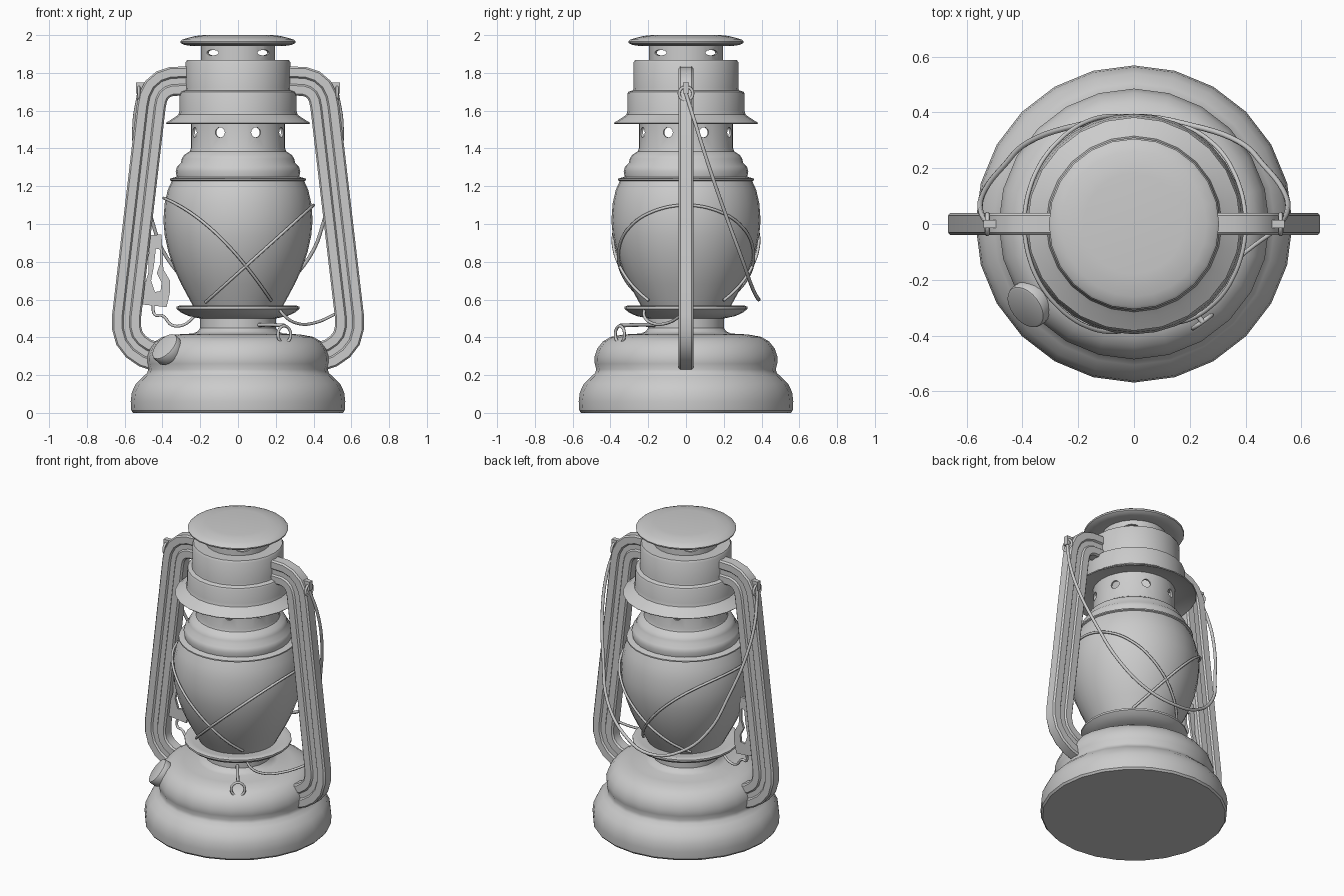
import bpy, bmesh
from math import radians, cos, sin, pi
from mathutils import Vector

if "Cube" in bpy.data.objects:
    bpy.data.objects.remove(bpy.data.objects["Cube"])


def finish(obj, angle=35):
    bpy.ops.object.select_all(action='DESELECT')
    obj.select_set(True)
    bpy.context.view_layer.objects.active = obj
    if obj.type == 'CURVE':
        bpy.ops.object.convert(target='MESH')
        obj = bpy.context.object
    bpy.ops.object.shade_smooth_by_angle(angle=radians(angle))
    return obj


def from_bmesh(name, bm):
    bmesh.ops.recalc_face_normals(bm, faces=bm.faces)
    mesh = bpy.data.meshes.new(name)
    bm.to_mesh(mesh)
    bm.free()
    obj = bpy.data.objects.new(name, mesh)
    bpy.context.collection.objects.link(obj)
    return obj


def lathe(name, profile, sides=24, smooth=True):
    bm = bmesh.new()
    vs = [bm.verts.new((r, 0, z)) for r, z in profile]
    es = [bm.edges.new(p) for p in zip(vs, vs[1:])]
    bmesh.ops.spin(bm, geom=vs + es, cent=(0, 0, 0), axis=(0, 0, 1),
                   angle=2 * pi, steps=sides, use_duplicate=False)
    bmesh.ops.remove_doubles(bm, verts=bm.verts, dist=1e-4)
    obj = from_bmesh(name, bm)
    return finish(obj) if smooth else obj


def wire(name, pts, radius=0.009, cyclic=False):
    cu = bpy.data.curves.new(name, 'CURVE')
    cu.dimensions = '3D'
    cu.bevel_depth, cu.bevel_resolution, cu.resolution_u = radius, 2, 5
    cu.use_fill_caps = True
    sp = cu.splines.new('BEZIER')
    sp.bezier_points.add(len(pts) - 1)
    sp.use_cyclic_u = cyclic
    for bp, p in zip(sp.bezier_points, pts):
        bp.co = p
        bp.handle_left_type = bp.handle_right_type = 'AUTO'
    obj = bpy.data.objects.new(name, cu)
    bpy.context.collection.objects.link(obj)
    return finish(obj, 60)


def cylinder(name, radius, depth, loc, axis, bevel=0.0, squash=1.0, sides=24):
    bm = bmesh.new()
    bmesh.ops.create_cone(bm, cap_ends=True, segments=sides, radius1=radius, radius2=radius, depth=depth)
    if bevel:
        rim = [e for e in bm.edges if abs(e.verts[0].co.z - e.verts[1].co.z) < 1e-5]
        bmesh.ops.bevel(bm, geom=rim, offset=bevel, segments=2, affect='EDGES', profile=0.5)
    obj = from_bmesh(name, bm)
    obj.rotation_mode = 'QUATERNION'
    obj.rotation_quaternion = Vector(axis).to_track_quat('Z', 'Y')
    obj.location = loc
    obj.scale = (1, squash, 1)
    return obj


def cut_holes(obj, z, radius, squash, angles):
    # punch opposite pairs of holes through a thin ring
    for a in angles:
        c = cylinder("cutter", radius, 1.2, (0, 0, z), (cos(radians(a)), sin(radians(a)), 0), 0, squash, 16)
        c.hide_render = True
        m = obj.modifiers.new("hole", 'BOOLEAN')
        m.operation, m.object, m.solver = 'DIFFERENCE', c, 'EXACT'
        bpy.context.view_layer.objects.active = obj
        bpy.ops.object.modifier_apply(modifier=m.name)
        bpy.data.objects.remove(c)
    finish(obj)


# fuel tank base
lathe("fuel_tank", [(0, 0), (.555, 0), (.565, .012), (.568, .06), (.562, .11), (.54, .155),
                    (.505, .19), (.482, .21), (.475, .23), (.483, .26), (.485, .295), (.47, .34),
                    (.44, .378), (.40, .402), (.33, .415), (.24, .42), (.215, .43), (.2, .45),
                    (.2, .5), (0, .5)])

# plate under the glass
lathe("burner_plate", [(0, .495), (.2, .5), (.26, .512), (.30, .53), (.325, .55), (.325, .562),
                       (.31, .568), (.28, .562), (0, .562)])

# glass globe
GLOBE = [(.235, .56), (.262, .61), (.30, .68), (.337, .76), (.368, .85), (.388, .94), (.395, 1.02),
         (.388, 1.11), (.372, 1.18), (.345, 1.24)]
lathe("glass_globe", GLOBE, 32)

# chimney collar with a ring of round holes
collar = lathe("chimney_collar", [(.345, 1.225), (.36, 1.232), (.36, 1.24), (.325, 1.25), (.33, 1.28),
                                  (.322, 1.305), (.302, 1.325), (.298, 1.345), (.285, 1.365), (.255, 1.385),
                                  (.25, 1.4), (.25, 1.56), (.237, 1.56), (.237, 1.39), (.285, 1.33),
                                  (.315, 1.24), (.345, 1.225)], 32, False)
cut_holes(collar, 1.485, .027, 1, [22.5, 67.5, 112.5, 157.5])

# hood
lathe("hood", [(.24, 1.56), (.31, 1.555), (.378, 1.53), (.382, 1.535), (.335, 1.565), (.315, 1.58), (.31, 1.6),
               (.31, 1.69), (.305, 1.7), (.28, 1.708), (.278, 1.72), (.278, 1.855), (.27, 1.868),
               (0, 1.868)])

# slotted vent neck and cap
neck = lathe("vent_neck", [(.195, 1.86), (.195, 1.955), (.18, 1.955), (.18, 1.86), (.195, 1.86)], 24, False)
cut_holes(neck, 1.907, .045, .33, [45, 135])
lathe("top_cap", [(0, 1.95), (.2, 1.95), (.25, 1.943), (.285, 1.948), (.303, 1.958), (.305, 1.967), (.295, 1.976),
                  (.26, 1.987), (.22, 1.996), (.18, 2.0), (0, 2.0)])

# grooved side frames
PATH = [(.26, 1.757), (.35, 1.755), (.395, 1.74), (.43, 1.71), (.45, 1.67), (.46, 1.62), (.59, .51),
        (.59, .45), (.575, .395), (.54, .35), (.49, .316), (.41, .29)]
HALF = [(.077, .03), (.068, .04), (.024, .04), (.016, .03), (-.016, .03), (-.024, .04), (-.068, .04), (-.077, .03)]
SECTION = HALF + [(n, -y) for n, y in reversed(HALF)]
for side, s in (("left", -1), ("right", 1)):
    bm = bmesh.new()
    rings = []
    for i, p in enumerate(PATH):
        a, b = PATH[max(i - 1, 0)], PATH[min(i + 1, len(PATH) - 1)]
        d = Vector((b[0] - a[0], b[1] - a[1])).normalized()
        nx, nz = -d.y, d.x
        rings.append([bm.verts.new((s * (p[0] + nx * n), y, p[1] + nz * n)) for n, y in SECTION])
    k = len(SECTION)
    for r0, r1 in zip(rings, rings[1:]):
        for j in range(k):
            bm.faces.new((r0[j], r0[(j + 1) % k], r1[(j + 1) % k], r1[j]))
    bm.faces.new(rings[0])
    bm.faces.new(rings[-1])
    finish(from_bmesh(side + "_frame", bm), 30)

    # handle lug and eye
    bm = bmesh.new()
    bmesh.ops.create_cube(bm, size=1)
    lug = from_bmesh(side + "_handle_lug", bm)
    lug.scale, lug.location = (.05, .03, .06), (s * .515, 0, 1.72)
    wire(side + "_handle_eye", [(s * .525, .036 * cos(t * pi / 4), 1.69 + .036 * sin(t * pi / 4)) for t in range(8)],
         .008, True)

# carrying handle, dropped to the back
arm = [(.525, 0, 1.69), (.55, .05, 1.53), (.535, .12, 1.31), (.465, .21, 1.05), (.375, .295, .82), (.21, .352, .66)]
wire("carry_handle", arm + [(0, .385, .6)] + [(-x, y, z) for x, y, z in reversed(arm)], .01)


# crossed wire guards wrapped round the globe
def globe_radius(z):
    for (r0, z0), (r1, z1) in zip(GLOBE, GLOBE[1:]):
        if z <= z1:
            return r0 + (r1 - r0) * max(z - z0, 0) / (z1 - z0)
    return GLOBE[-1][0]


for side, s, top, a, b in (("right", 1, 1.10, .9, 0), ("left", -1, 1.14, .4, .95)):
    pts = []
    for i in range(-14, 15):
        t = radians(i * 9.4)
        r = .4
        for _ in range(12):
            d = max(.4 - r * cos(t), 0)
            z = max(top - a * d - b * d * d, .56)
            r = .5 * r + .5 * (globe_radius(z) + .011)
        pts.append((s * r * cos(t), r * sin(t), z))
    wire(side + "_globe_guard", pts, .008)

# fuel filler cap
axis = Vector((-.62, -.48, .6)).normalized()
filler = cylinder("fuel_cap", .085, .06, (-.372, -.285, .335), axis, .01)
finish(filler)
finish(cylinder("fuel_spout", .06, .12, Vector((-.372, -.285, .335)) - axis * .06, axis))

# wick adjuster with ring grip
wire("wick_shaft", [(.1, -.15, .465), (.175, -.255, .466), (.245, -.35, .462)], .01)
ux, uy = .8, .57
wire("wick_ring", [(.245 + ux * .042 * cos(t * pi / 4), -.35 + uy * .042 * cos(t * pi / 4), .415 + .045 * sin(t * pi / 4))
                   for t in range(8)], .008, True)

# slotted globe lifter plate
cu = bpy.data.curves.new("lifter_plate", 'CURVE')
cu.dimensions, cu.fill_mode, cu.extrude = '2D', 'BOTH', .008
OUTER = [(-.47, .94), (-.405, .945), (-.395, .76), (-.36, .70), (-.36, .64), (-.378, .56), (-.515, .575),
         (-.515, .61), (-.475, .74)]
SLOT = [(-.435, .87), (-.412, .865), (-.412, .79), (-.43, .74), (-.405, .69), (-.41, .645), (-.44, .64),
        (-.46, .7), (-.445, .78)]
for loop in (OUTER, SLOT):
    sp = cu.splines.new('POLY')
    sp.points.add(len(loop) - 1)
    sp.use_cyclic_u = True
    for q, (x, z) in zip(sp.points, loop):
        q.co = (x, z, 0, 1)
plate = bpy.data.objects.new("lifter_plate", cu)
bpy.context.collection.objects.link(plate)
plate.rotation_euler = (radians(90), 0, 0)
finish(plate, 30)

# link wires from the plate and frame to the burner
wire("left_link_wire", [(-.45, 0, .57), (-.44, -.01, .52), (-.40, -.02, .515), (-.35, -.03, .465), (-.29, -.04, .465),
                        (-.23, -.05, .51)], .008)
wire("right_link_wire", [(.21, -.22, .56), (.25, -.22, .51), (.31, -.18, .475), (.40, -.1, .475), (.54, 0, .535)], .008)
